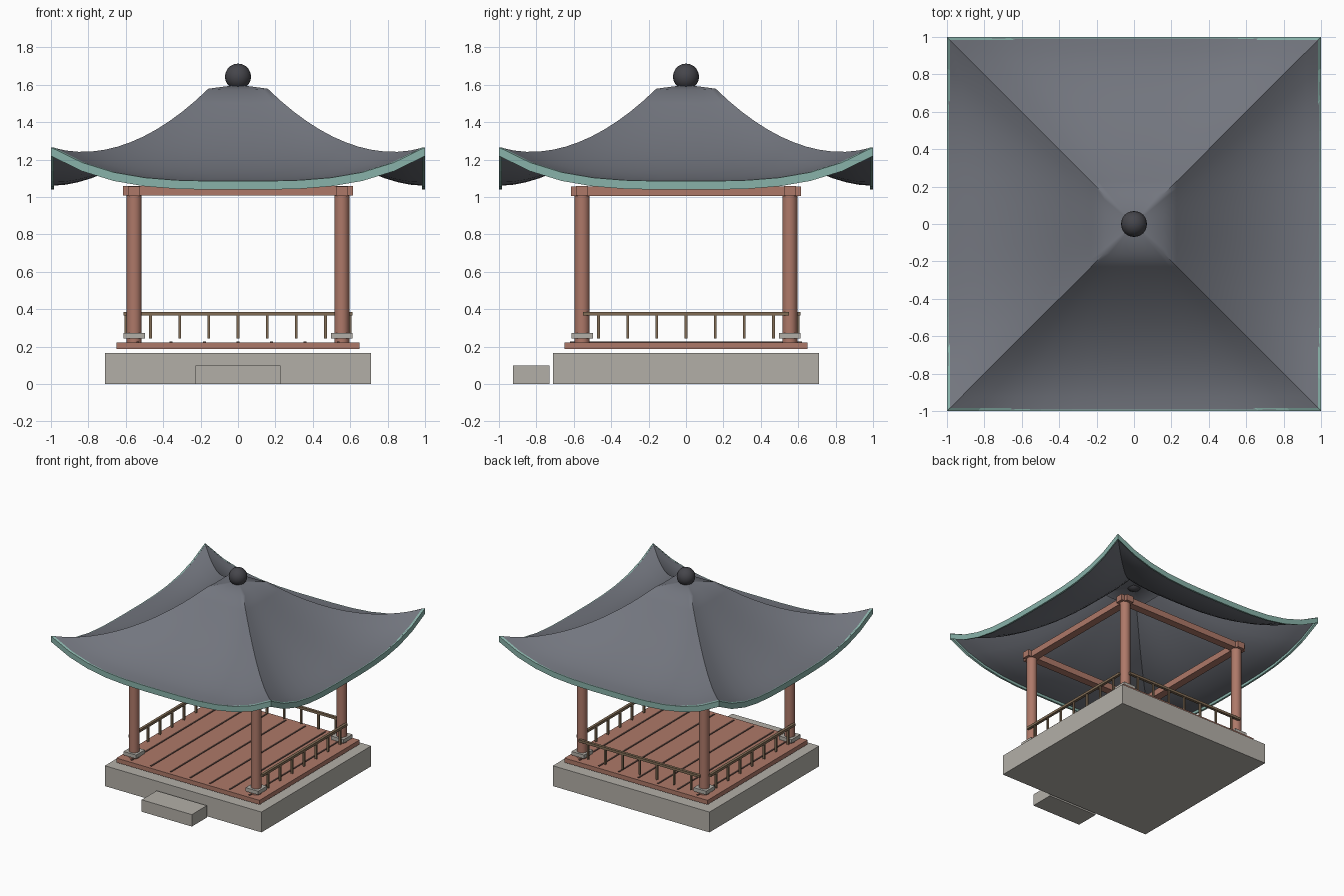
import bpy, bmesh, math

if "Cube" in bpy.data.objects:
    bpy.data.objects.remove(bpy.data.objects["Cube"])


def material(name, rgb):
    m = bpy.data.materials.new(name)
    m.diffuse_color = (*rgb, 1)
    m.use_nodes = True
    m.node_tree.nodes["Principled BSDF"].inputs["Base Color"].default_value = m.diffuse_color
    return m


STONE = material("stone", (0.45, 0.43, 0.39))
WOOD = material("red_wood", (0.42, 0.19, 0.14))
DARK = material("dark_wood", (0.09, 0.05, 0.04))
RAIL = material("rail_wood", (0.22, 0.15, 0.09))
TILE = material("roof_tile", (0.17, 0.18, 0.21))
TRIM = material("eave_trim", (0.25, 0.45, 0.40))
BALL = material("finial_grey", (0.06, 0.06, 0.07))


def box(name, x, y, z, mat):
    """Box from (min, max) ranges."""
    me = bpy.data.meshes.new(name)
    bm = bmesh.new()
    bmesh.ops.create_cube(bm, size=1)
    for v in bm.verts:
        v.co = [r[0] if c < 0 else r[1] for c, r in zip(v.co, (x, y, z))]
    bm.to_mesh(me)
    bm.free()
    me.materials.append(mat)
    ob = bpy.data.objects.new(name, me)
    bpy.context.collection.objects.link(ob)
    return ob


def around(c, half):
    return (c - half, c + half)


# Stone base, step and floor
box("stone_base", (-0.712, 0.712), (-0.712, 0.712), (0, 0.167), STONE)
box("front_step", (-0.228, 0.228), (-0.925, -0.73), (0, 0.098), STONE)
box("floor", (-0.65, 0.65), (-0.65, 0.65), (0.187, 0.223), WOOD)
for i in range(-3, 4):
    box("floor_groove", around(i * 0.179, 0.007), (-0.62, 0.62), (0.22, 0.227), DARK)

# Columns with stone pads
P = 0.555
for sx in (-1, 1):
    for sy in (-1, 1):
        bpy.ops.mesh.primitive_cylinder_add(vertices=16, radius=0.04, depth=0.83,
                                            location=(sx * P, sy * P, 0.638))
        col = bpy.context.object
        col.name = "column"
        col.data.materials.append(WOOD)
        bpy.ops.object.shade_smooth_by_angle(angle=math.radians(40))
        box("column_pad", around(sx * P, 0.057), around(sy * P, 0.057), (0.243, 0.273), STONE)

# Crossing beams on the column heads
for s in (-1, 1):
    box("cross_beam", (-0.615, 0.615), around(s * P, 0.032), (1.008, 1.06), WOOD)
    box("side_beam", around(s * P, 0.032), (-0.615, 0.615), (1.004, 1.056), WOOD)

# Railings on the left, right and back
posts = [i * 0.156 for i in range(-3, 4)]
for s in (-1, 1):
    box("side_rail", around(s * 0.6, 0.011), (-0.55, 0.55), (0.366, 0.386), RAIL)
    for p in posts:
        box("side_rail_post", around(s * 0.6, 0.007), around(p, 0.007), (0.243, 0.37), RAIL)
box("back_rail", (-0.55, 0.55), around(0.6, 0.011), (0.366, 0.386), RAIL)
for p in posts:
    box("back_rail_post", around(p, 0.007), around(0.6, 0.007), (0.243, 0.37), RAIL)


# Curved roof: square rings with corners that sweep up
N = 12
TOP = 0.16


def roof_z(u, t):
    body = 1.085 + 0.487 * ((1 - u) / (1 - TOP)) ** 1.8
    return body + 0.18 * u ** 1.8 * abs(t) ** 3.3


def ring(u, half, drop=0.0):
    pts = []
    for k in range(4):
        for i in range(N):
            t = -1 + 2 * i / N
            x, y = t * half, -half
            for _ in range(k):
                x, y = -y, x
            pts.append((x, y, roof_z(u, t) - drop))
    return pts


def skin(name, rings, mat, apex=None, closed=False):
    bm = bmesh.new()
    vs = [[bm.verts.new(p) for p in r] for r in rings]
    n = len(vs[0])
    pairs = list(zip(vs, vs[1:])) + ([(vs[-1], vs[0])] if closed else [])
    for a, b in pairs:
        for i in range(n):
            j = (i + 1) % n
            bm.faces.new((a[i], a[j], b[j], b[i]))
    if apex:
        top = bm.verts.new(apex)
        for i in range(n):
            bm.faces.new((vs[-1][i], vs[-1][(i + 1) % n], top))
    bmesh.ops.recalc_face_normals(bm, faces=bm.faces)
    me = bpy.data.meshes.new(name)
    bm.to_mesh(me)
    bm.free()
    me.materials.append(mat)
    ob = bpy.data.objects.new(name, me)
    bpy.context.collection.objects.link(ob)
    bpy.ops.object.select_all(action='DESELECT')
    ob.select_set(True)
    bpy.context.view_layer.objects.active = ob
    return ob


steps = 12
us = [1 - (1 - TOP) * k / steps for k in range(steps + 1)]
outer = [ring(u, u * 0.992) for u in us]
inner = [ring(u, u * 0.992, 0.025) for u in us]
skin("roof", inner[::-1] + outer, TILE, apex=(0, 0, 1.6))
bpy.ops.object.shade_smooth_by_angle(angle=math.radians(50))

# Green trim along the eaves
skin("eave_trim", [ring(1, 1.0), ring(1, 1.0, 0.046), ring(1, 0.985, 0.046), ring(1, 0.985)],
     TRIM, closed=True)

# Ball finial
bpy.ops.mesh.primitive_uv_sphere_add(segments=16, ring_count=10, radius=0.07,
                                     location=(0, 0, 1.643))
bpy.context.object.name = "finial"
bpy.context.object.data.materials.append(BALL)
bpy.ops.object.shade_smooth_by_angle(angle=math.radians(40))
